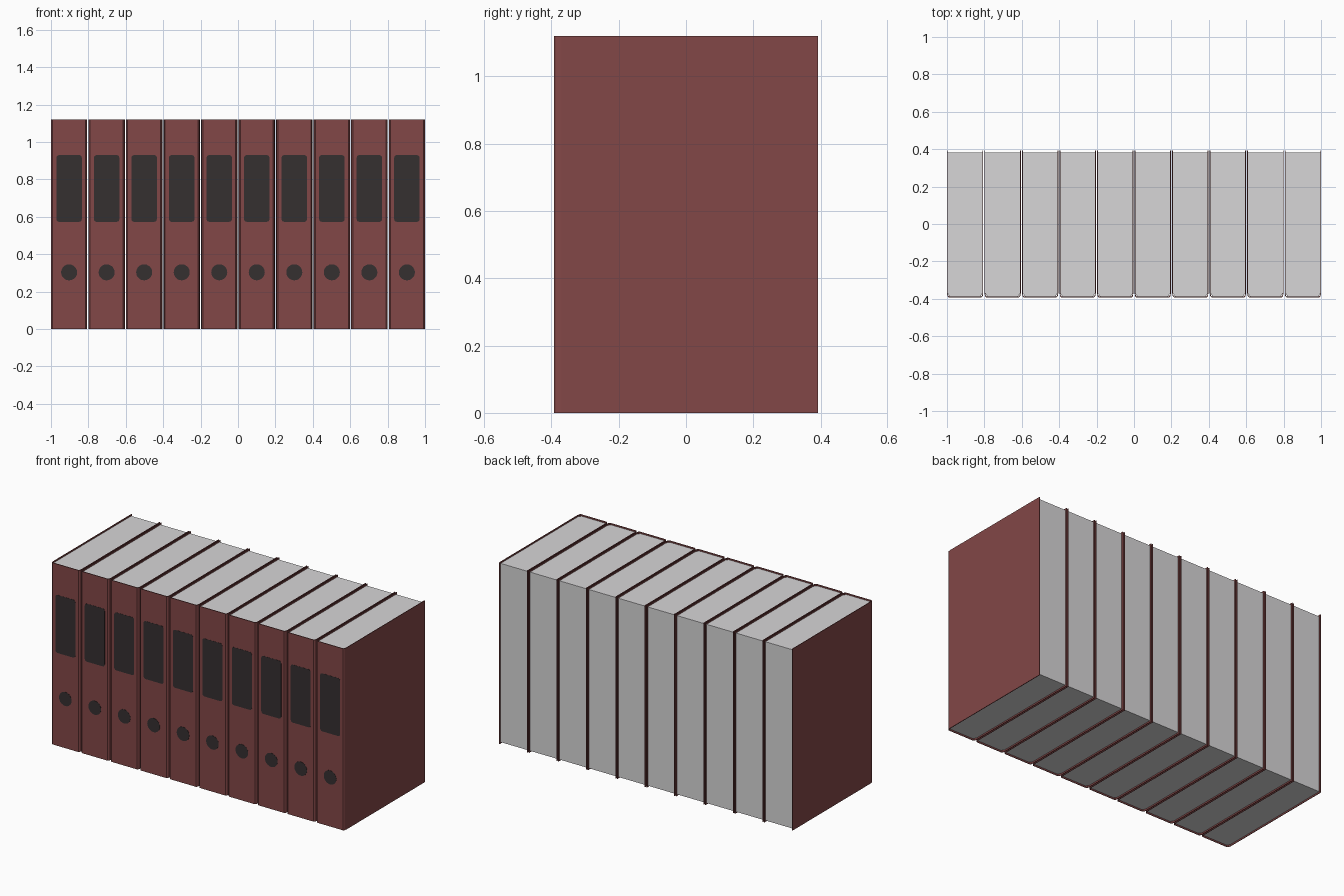
import bpy, bmesh, math

if "Cube" in bpy.data.objects:
    bpy.data.objects.remove(bpy.data.objects["Cube"])

COUNT, W, D, H = 10, 0.194, 0.784, 1.12
PITCH = (2 - W) / (COUNT - 1)
T = 0.004          # cover thickness
INSET = 0.009      # paper recess from the cover edges
FRONT, BACK = -D / 2, D / 2


def material(name, rgb):
    m = bpy.data.materials.new(name)
    m.diffuse_color = (*rgb, 1)
    m.use_nodes = True
    m.node_tree.nodes["Principled BSDF"].inputs["Base Color"].default_value = m.diffuse_color
    return m


RED = material("dark red cover", (0.225, 0.063, 0.063))
GREY = material("light grey paper", (0.68, 0.67, 0.68))
BLACK = material("charcoal label", (0.036, 0.029, 0.030))


def prism(name, points, depth, mat):
    """Extrude a closed outline of 3D points along a vector."""
    bm = bmesh.new()
    face = bm.faces.new([bm.verts.new(p) for p in points])
    ext = bmesh.ops.extrude_face_region(bm, geom=[face])
    verts = [g for g in ext["geom"] if isinstance(g, bmesh.types.BMVert)]
    bmesh.ops.translate(bm, verts=verts, vec=depth)
    bmesh.ops.recalc_face_normals(bm, faces=bm.faces)
    me = bpy.data.meshes.new(name)
    bm.to_mesh(me)
    bm.free()
    me.materials.append(mat)
    return me


# U-shaped cover outline seen from above, with softened spine corners
half = W / 2
outer = [(half, BACK), (half, FRONT + 0.022), (half - 0.003, FRONT + 0.006), (half - 0.009, FRONT)]
inner = [(half - T, BACK), (half - T, FRONT + 0.022), (half - T - 0.003, FRONT + 0.008), (half - T - 0.008, FRONT + T)]
right = outer
left = [(-x, y) for x, y in reversed(outer)]
inside = inner[::-1]
outline = right + left + [(-x, y) for x, y in inner] + inside
cover = prism("cover", [(x, y, 0) for x, y in outline], (0, 0, H), RED)

# paper block, recessed at top, bottom and back
px, p0, p1 = half - T, FRONT + 0.022, BACK - INSET
pf = [(px, p1), (px, p0), (px - 0.012, FRONT + T), (-px + 0.012, FRONT + T), (-px, p0), (-px, p1)]
paper = prism("paper", [(x, y, INSET) for x, y in pf], (0, 0, H - 2 * INSET), GREY)

# rounded label plate on the spine
r, lw, z0, z1 = 0.014, 0.068, 0.573, 0.93
pts = []
for cx, cz, start in ((lw - r, z1 - r, 0), (-lw + r, z1 - r, 90), (-lw + r, z0 + r, 180), (lw - r, z0 + r, 270)):
    for k in range(4):
        a = math.radians(start + 30 * k)
        pts.append((cx + r * math.cos(a), FRONT + 0.001, cz + r * math.sin(a)))
label = prism("label", pts, (0, -0.002, 0), BLACK)

# round finger hole plate on the spine
ring = [(0.043 * math.cos(math.tau * k / 20), FRONT + 0.001, 0.303 + 0.043 * math.sin(math.tau * k / 20))
        for k in range(20)]
hole = prism("finger_hole", ring, (0, -0.002, 0), BLACK)

# row of identical binders
for i in range(COUNT):
    for me, part in ((cover, "binder_cover"), (paper, "paper_block"), (label, "spine_label"), (hole, "finger_hole")):
        ob = bpy.data.objects.new(f"{part}_{i + 1}", me)
        ob.location.x = -1 + half + i * PITCH
        bpy.context.collection.objects.link(ob)
